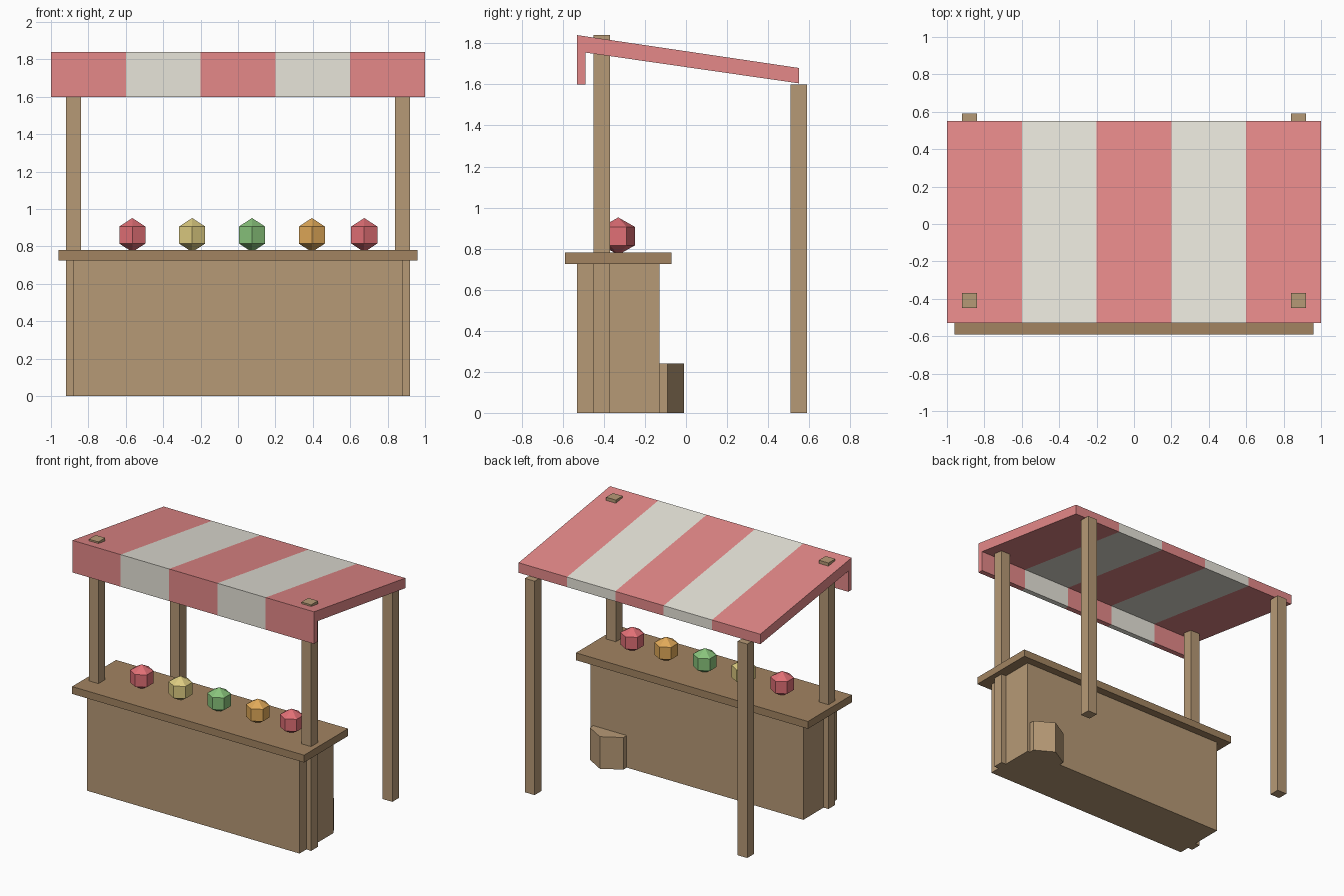
import bpy, bmesh
from mathutils import Matrix, Vector

if "Cube" in bpy.data.objects:
    bpy.data.objects.remove(bpy.data.objects["Cube"])


def material(name, rgb):
    m = bpy.data.materials.new(name)
    m.diffuse_color = (*rgb, 1)
    m.use_nodes = True
    m.node_tree.nodes["Principled BSDF"].inputs["Base Color"].default_value = m.diffuse_color
    return m


WOOD = material("wood", (0.47, 0.32, 0.18))
DARK_WOOD = material("dark_wood", (0.36, 0.23, 0.12))
RED = material("red_cloth", (0.78, 0.25, 0.25))
CREAM = material("cream_cloth", (0.80, 0.78, 0.70))
FRUIT_RED = material("fruit_red", (0.75, 0.16, 0.18))
FRUIT_YELLOW = material("fruit_yellow", (0.72, 0.60, 0.22))
FRUIT_GREEN = material("fruit_green", (0.25, 0.55, 0.20))
FRUIT_ORANGE = material("fruit_orange", (0.75, 0.40, 0.10))


def finish(name, bm, *mats):
    bmesh.ops.recalc_face_normals(bm, faces=bm.faces[:])
    mesh = bpy.data.meshes.new(name)
    bm.to_mesh(mesh)
    bm.free()
    for m in mats:
        mesh.materials.append(m)
    ob = bpy.data.objects.new(name, mesh)
    bpy.context.collection.objects.link(ob)
    return ob


def box(name, lo, hi, mat):
    lo, hi = Vector(lo), Vector(hi)
    bm = bmesh.new()
    bmesh.ops.create_cube(bm, size=1, matrix=Matrix.Translation((lo + hi) / 2)
                          @ Matrix.Diagonal((*(hi - lo), 1)))
    return finish(name, bm, mat)


# counter
box("counter_body", (-0.88, -0.53, 0), (0.88, -0.13, 0.73), WOOD)
box("counter_top", (-0.96, -0.59, 0.725), (0.96, -0.07, 0.78), DARK_WOOD)

# posts: the front pair pokes through the canopy
for side, x in (("left", -0.88), ("right", 0.88)):
    box(f"front_post_{side}", (x - 0.04, -0.45, 0), (x + 0.04, -0.37, 1.84), WOOD)
    box(f"back_post_{side}", (x - 0.04, 0.51, 0), (x + 0.04, 0.59, 1.6), WOOD)

# striped canopy: side profile (y, z) with a front valance, swept across five stripes
profile = [(-0.53, 1.60), (-0.49, 1.60), (-0.49, 1.755),
           (0.55, 1.605), (0.55, 1.68), (-0.53, 1.84)]
bm = bmesh.new()
rings = [[bm.verts.new((-1 + 0.4 * i, y, z)) for y, z in profile] for i in range(6)]
n = len(profile)
for i in range(5):
    a, b = rings[i], rings[i + 1]
    for j in range(n):
        k = (j + 1) % n
        bm.faces.new((a[j], a[k], b[k], b[j])).material_index = i % 2
bm.faces.new(rings[0])
bm.faces.new(rings[-1])
finish("canopy", bm, RED, CREAM)

# six-sided tub standing against the back of the counter
bm = bmesh.new()
bmesh.ops.create_cone(bm, cap_ends=True, segments=6, radius1=0.16, radius2=0.16,
                      depth=0.24, matrix=Matrix.Translation((0.72, -0.17, 0.12)))
finish("tub", bm, WOOD)

# faceted fruit along the counter
fruits = [(-0.565, FRUIT_RED), (-0.245, FRUIT_YELLOW), (0.075, FRUIT_GREEN),
          (0.395, FRUIT_ORANGE), (0.675, FRUIT_RED)]
for i, (x, mat) in enumerate(fruits):
    bm = bmesh.new()
    bmesh.ops.create_uvsphere(bm, u_segments=6, v_segments=3, radius=1,
                              matrix=Matrix.Translation((x, -0.33, 0.861))
                              @ Matrix.Diagonal((0.093, 0.093, 0.091, 1)))
    finish(f"fruit_{i + 1}", bm, mat)
